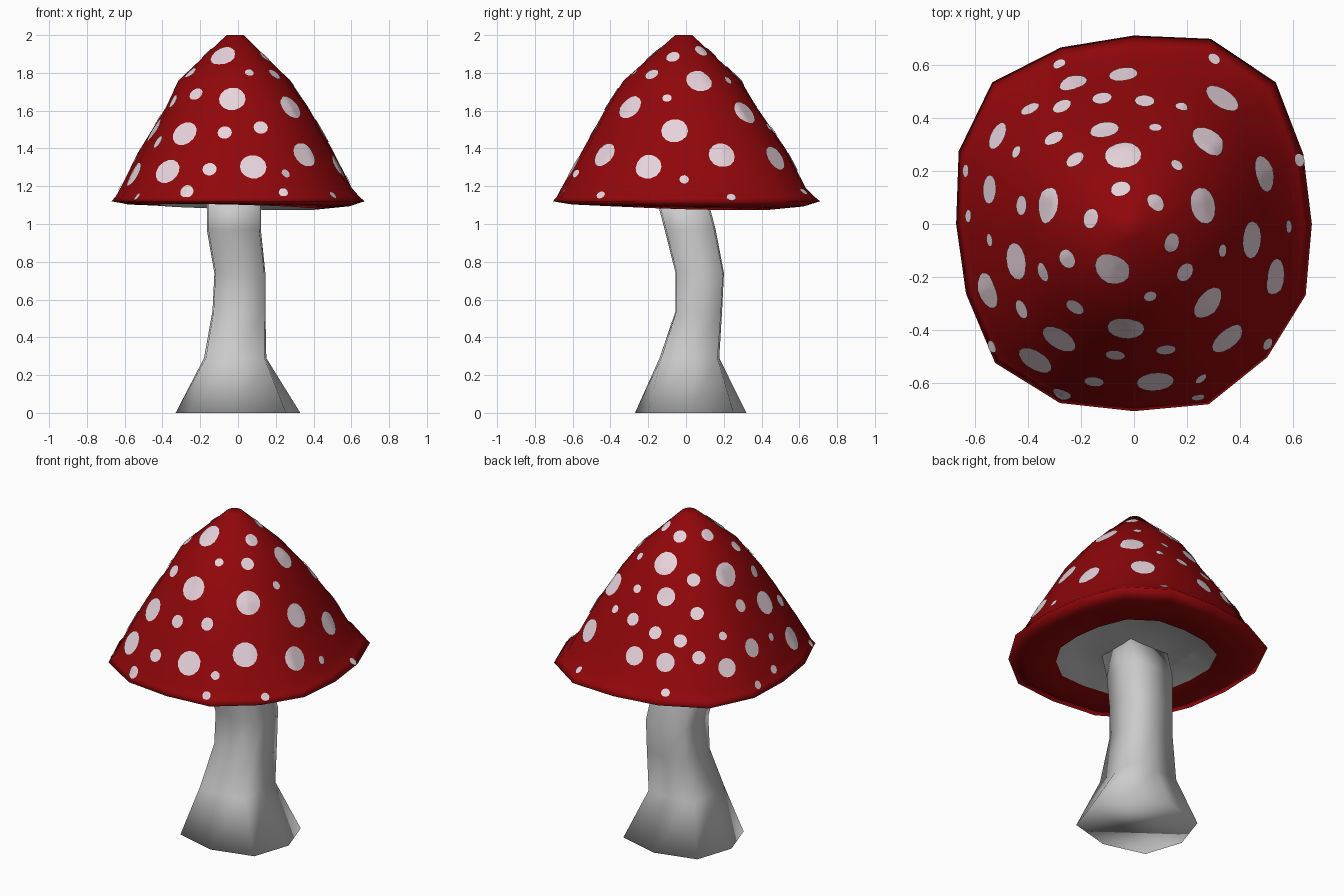
import bpy, bmesh
from math import sin, cos, pi
from mathutils import Vector
from mathutils.bvhtree import BVHTree

default_cube = bpy.data.objects.get("Cube")
if default_cube:
    bpy.data.objects.remove(default_cube, do_unlink=True)


def make_material(name, colour):
    material = bpy.data.materials.new(name)
    material.use_nodes = True
    rgba = (*colour, 1)
    material.diffuse_color = rgba
    for node in material.node_tree.nodes:
        if node.type == "BSDF_PRINCIPLED":
            node.inputs["Base Color"].default_value = rgba
            node.inputs["Roughness"].default_value = 0.8
    return material


red = make_material("deep red", (0.28, 0.002, 0.003))
grey = make_material("pale grey", (0.6, 0.6, 0.6))
pink_white = make_material("pinkish white", (0.8, 0.65, 0.71))


def finish(name, bm, materials):
    mesh = bpy.data.meshes.new(name)
    bm.to_mesh(mesh)
    bm.free()
    for material in materials:
        mesh.materials.append(material)
    obj = bpy.data.objects.new(name, mesh)
    bpy.context.collection.objects.link(obj)
    return obj


def oval(cx, cy, rx, ry, z, sides, corner=1):
    """Ring of points; corner pushes every second point outward."""
    ring = []
    for i in range(sides):
        a = 2 * pi * i / sides
        k = corner if i % 2 else 1
        ring.append(Vector((cx + k * rx * cos(a), cy + k * ry * sin(a), z)))
    return ring


def loft(bm, rings, first_grey_band):
    """Skin a stack of rings; bands from first_grey_band on use slot one."""
    loops = [[bm.verts.new(p) for p in ring] for ring in rings]
    for band, (low, high) in enumerate(zip(loops, loops[1:])):
        count = len(low)
        for i in range(count):
            j = (i + 1) % count
            face = bm.faces.new((low[i], low[j], high[j], high[i]))
            face.material_index = int(band >= first_grey_band)
    bm.faces.new(loops[0])
    last = bm.faces.new(loops[-1])
    last.material_index = int(len(loops) > first_grey_band)
    for face in bm.faces:
        face.smooth = True
    bmesh.ops.recalc_face_normals(bm, faces=bm.faces)


# Stem: bent and squarish, flared at the foot
stem_sections = [
    (0, 0.025, 0.33, 0.295, 0, 8, 1.09),
    (-0.015, 0.018, 0.165, 0.158, 0.29, 8, 1.33),
    (0.005, 0.068, 0.14, 0.123, 0.54, 8, 1.35),
    (0.01, 0.073, 0.135, 0.128, 0.74, 8, 1.35),
    (-0.022, 0.022, 0.143, 0.135, 0.97, 8, 1.33),
    (-0.022, -0.02, 0.143, 0.135, 1.13, 8, 1.33),
]
bm = bmesh.new()
loft(bm, [oval(*section) for section in stem_sections], len(stem_sections) + 1)
finish("stem", bm, [grey])

# Cap: uneven rim, pointed crown, red lip underneath, pale hollow
rim_radii = [0.67, 0.69, 0.755, 0.755, 0.71, 0.72, 0.755, 0.715,
             0.67, 0.685, 0.74, 0.73, 0.705, 0.735, 0.71, 0.7]
SIDES = len(rim_radii)


def rim_ring(scale, z, cx=0, cy=0, tilt=0):
    """Scaled copy of the rim; tilt lowers it towards the back left."""
    ring = []
    for i, radius in enumerate(rim_radii):
        a = 2 * pi * i / SIDES
        ring.append(Vector((cx + scale * radius * cos(a),
                            cy + scale * radius * sin(a),
                            z - tilt * (cos(a) + sin(a)))))
    return ring


cap_rings = [
    oval(-0.015, -0.012, 0.045, 0.045, 2, SIDES),
    oval(-0.02, -0.02, 0.295, 0.31, 1.76, SIDES),
    rim_ring(0.56, 1.62, -0.005, -0.025),
    rim_ring(0.755, 1.4, -0.01, -0.01),
    rim_ring(0.915, 1.19, -0.01, -0.015),
    rim_ring(0.96, 1.147, -0.003, -0.005),
    rim_ring(1, 1.12),
    rim_ring(0.88, 1.1, tilt=0.006),
    rim_ring(0.62, 1.09, tilt=0.012),
    rim_ring(0.48, 1.175),
    oval(-0.022, -0.02, 0.13, 0.13, 1.115, SIDES),
]
bm = bmesh.new()
loft(bm, cap_rings, 8)
surface = BVHTree.FromBMesh(bm)
finish("cap", bm, [red, grey])

# Spots: thin discs laid on the cap, grouped by radius, in hundredths
spot_groups = {
    2.5: [(-28, 60), (30, 62), (18, 44), (-44, 27), (8, 36), (16, 22),
          (62, 24), (-63, 20), (-62, 3), (-54, -6), (58, -1), (33, -10),
          (6, -27), (25, -58), (50, -45), (-53, -46), (24, -65)],
    3.8: [(-39, 43), (-27, 44), (-12, 47), (4, 46), (-30, 32), (-22, 24),
          (-42, 7), (-5, 13), (8, 8), (-16, 2), (14, -7), (-25, -13),
          (-34, -18), (19, -18), (-42, -32), (-22, -31), (-7, -49),
          (12, -47), (-15, -59), (-27, -64)],
    5.5: [(-4, 56), (-23, 53), (-51, 33), (-11, 35), (-54, 13)],
    7.1: [(33, 47), (28, 31), (-4, 26), (49, 19), (-32, 7), (26, 7),
          (44, -6), (-44, -14), (-8, -17), (53, -20), (-55, -25),
          (28, -30), (-3, -39), (-28, -43), (-37, -51), (35, -43),
          (8, -59)],
}


def add_spot(bm, x, y, radius, segments=14, lift=0.005):
    centre, normal, _, _ = surface.ray_cast(Vector((x, y, 3)), Vector((0, 0, -1)))
    across = Vector((0, 0, 1)).cross(normal).normalized()
    up = normal.cross(across)

    def snapped(point):
        hit, hit_normal, _, _ = surface.find_nearest(point)
        return bm.verts.new(hit + hit_normal * lift)

    hub = snapped(centre)
    inner = []
    for step in (1, 2, 3):
        ring = []
        for i in range(segments):
            a = 2 * pi * i / segments
            offset = (across * cos(a) + up * sin(a)) * radius * step / 3
            ring.append(snapped(centre + offset))
        for i in range(segments):
            j = (i + 1) % segments
            if inner:
                face = bm.faces.new((inner[i], ring[i], ring[j], inner[j]))
            else:
                face = bm.faces.new((hub, ring[i], ring[j]))
            face.smooth = True
        inner = ring


bm = bmesh.new()
for radius, places in spot_groups.items():
    for x, y in places:
        add_spot(bm, x / 100, y / 100, radius / 100)
finish("cap_spots", bm, [pink_white])
